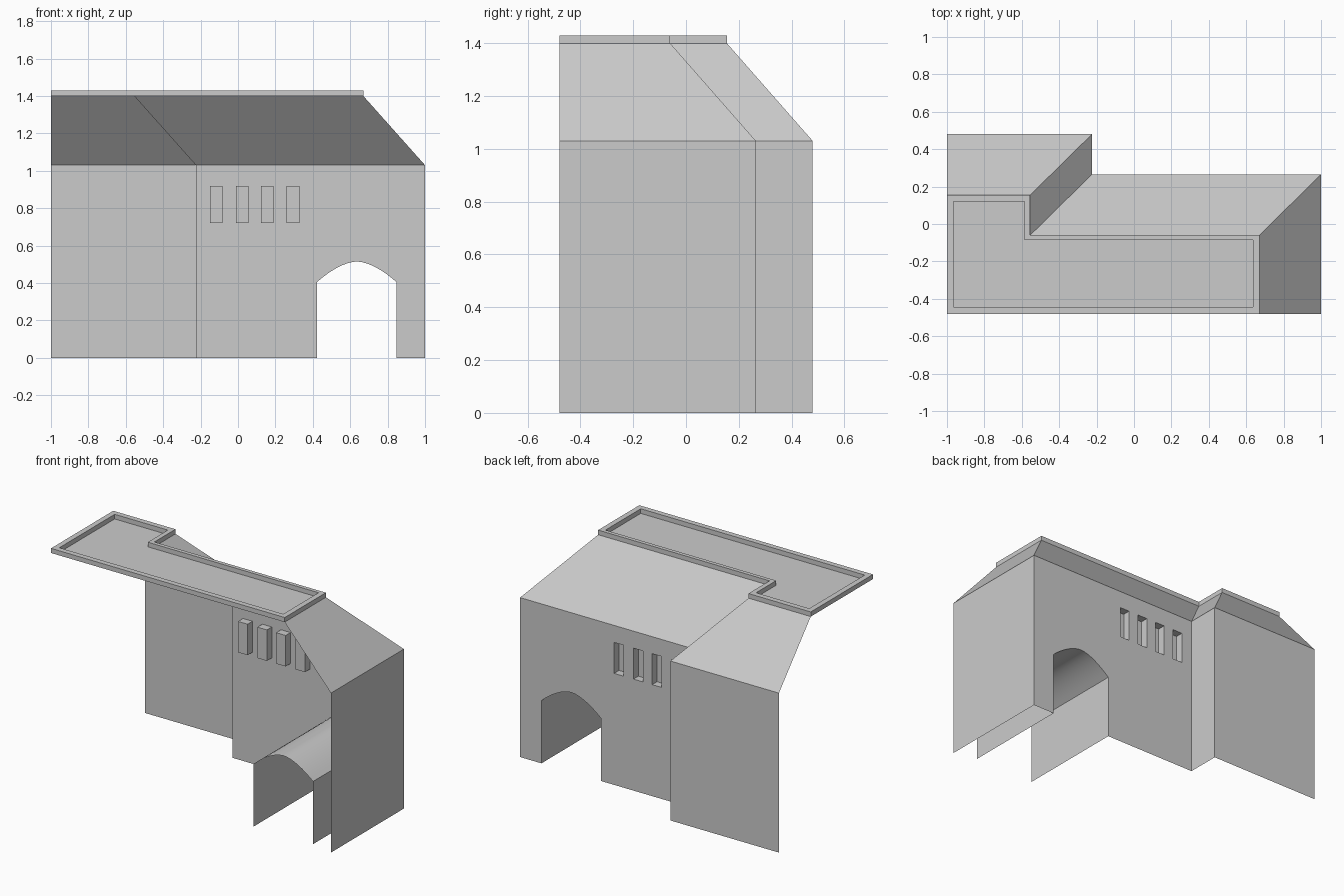
import bpy
from mathutils import Vector
from mathutils.geometry import tessellate_polygon

if "Cube" in bpy.data.objects:
    bpy.data.objects.remove(bpy.data.objects["Cube"])


def build(name, verts, faces):
    mesh = bpy.data.meshes.new(name)
    mesh.from_pydata([tuple(v) for v in verts], [], faces)
    obj = bpy.data.objects.new(name, mesh)
    bpy.context.collection.objects.link(obj)
    return obj


def strip(name, rows, closed=False, cap=False):
    """Quads between successive rows of points; cap fills the last row."""
    n = len(rows[0])
    faces = []
    for r in range(len(rows) - 1):
        for i in range(n if closed else n - 1):
            j = (i + 1) % n
            faces.append((r*n + i, (r+1)*n + i, (r+1)*n + j, r*n + j))
    if cap:
        faces.append(tuple(reversed(range((len(rows) - 1)*n, len(rows)*n))))
    return build(name, [p for row in rows for p in row], faces)


def at_z(pts, z):
    return [(x, y, z) for x, y in pts]


def at_y(pts, y):
    return [(x, y, z) for x, z in pts]


EAVE, TOP, RIM = 1.03, 1.40, 1.43
WALL_Y, TUNNEL_Y, NICHE_Y = 0.265, -0.445, 0.215
base = [(-1, .48), (-.225, .48), (-.225, WALL_Y), (1, WALL_Y), (1, -.48)]
ridge = [(-1, .155), (-.555, .155), (-.555, -.06), (.67, -.06), (.67, -.48)]

# Plain outer walls: projecting wing with its return, and the right side
strip("wing_wall", [at_z(base[:3], 0), at_z(base[:3], EAVE)])
strip("side_wall", [at_z(base[3:], 0), at_z(base[3:], EAVE)])

# Arch profile, right foot to left foot
cx, half, spring, rise, N = .635, .2125, .405, .11, 16
arch = [(cx + half, 0)]
for i in range(N + 1):
    t = 1 - 2*i/N
    arch.append((cx + half*t, spring + rise*(1 - abs(t)**1.7)))
arch.append((cx - half, 0))

# Main wall with arch and window openings
windows = [[(x, .72), (x + .068, .72), (x + .068, .92), (x, .92)]
           for x in (-.15, -.012, .122, .26)]
outline = [(-.225, 0), (-.225, EAVE), (1, EAVE), (1, 0)] + arch
loops = [outline] + windows
tris = tessellate_polygon([[Vector((x, z, 0)) for x, z in lp] for lp in loops])
pts = [Vector((x, WALL_Y, z)) for lp in loops for x, z in lp]
faces = []
for a, b, c in tris:
    ny = (pts[b] - pts[a]).cross(pts[c] - pts[a]).y
    faces.append((a, b, c) if ny > 0 else (a, c, b))
build("arched_wall", pts, faces)

# Arched passage
tunnel = strip("arched_passage", [at_y(arch, WALL_Y), at_y(arch, TUNNEL_Y)])
bpy.context.view_layer.objects.active = tunnel
tunnel.select_set(True)
bpy.ops.object.shade_smooth_by_angle()

# Recessed windows
for i, w in enumerate(windows):
    strip(f"window_niche_{i + 1}", [at_y(w, WALL_Y), at_y(w, NICHE_Y)],
          closed=True, cap=True)

# Sloping roof
strip("sloped_roof", [at_z(base, EAVE), at_z(ridge, TOP)])

# Flat roof with raised parapet
outer = ridge + [(-1, -.48)]
inner = [(-.965, .12), (-.585, .12), (-.585, -.085),
         (.635, -.085), (.635, -.445), (-.965, -.445)]
strip("roof_parapet", [at_z(outer, TOP), at_z(outer, RIM),
                       at_z(inner, RIM), at_z(inner, TOP)],
      closed=True, cap=True)
